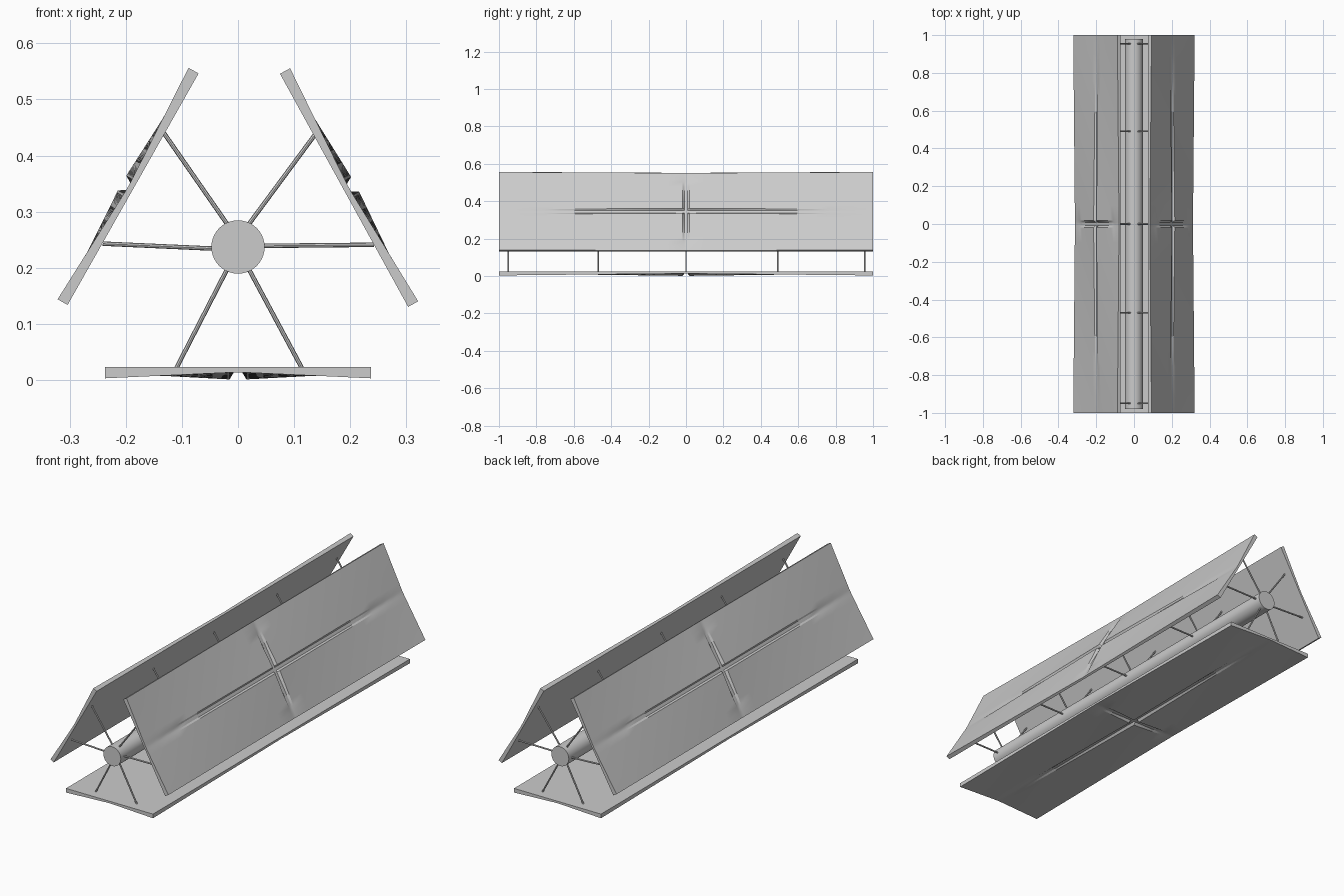
import bpy, bmesh, math
from mathutils import Vector

if "Cube" in bpy.data.objects:
    bpy.data.objects.remove(bpy.data.objects["Cube"])

HW, HL = 0.237, 1.0          # panel half width and half length
GW, GL = 0.015, 0.018        # groove half widths
FLOOR = 0.010                # panel thickness at groove floor
HUB_Z = 0.237


def finish(bm, name):
    bmesh.ops.recalc_face_normals(bm, faces=bm.faces)
    me = bpy.data.meshes.new(name)
    bm.to_mesh(me)
    bm.free()
    ob = bpy.data.objects.new(name, me)
    bpy.context.collection.objects.link(ob)
    bpy.ops.object.select_all(action='DESELECT')
    ob.select_set(True)
    bpy.context.view_layer.objects.active = ob
    bpy.ops.object.shade_smooth_by_angle(angle=math.radians(25))
    return ob


def stations(half, groove, n):
    pos = [groove * 0.5] + [groove + (half - groove) * i / n for i in range(n + 1)]
    return [-p for p in reversed(pos)] + pos


def thickness(u, y):
    # twisted quadrants: thick at the corners and the middle, thin at edge midpoints
    if abs(u) < GW * 0.9 or abs(y) < GL * 0.9:
        return FLOOR
    s = (abs(u) - GW) / (HW - GW)
    t = (abs(y) - GL) / (HL - GL)
    return (0.0225 * (1 - s) * (1 - t) + 0.0105 * s * (1 - t)
            + 0.0102 * (1 - s) * t + 0.0205 * s * t)


def panel(name, cx, cz, angle):
    # angle turns the panel about y, starting from the flat bottom position
    ux, uz = math.cos(angle), math.sin(angle)
    nx, nz = uz, -ux
    us, ys = stations(HW, GW, 8), stations(HL, GL, 12)
    bm = bmesh.new()

    def sheet(depth):
        return [[bm.verts.new((cx + ux * u + nx * depth(u, y), y,
                               cz + uz * u + nz * depth(u, y))) for y in ys] for u in us]

    outer, inner = sheet(thickness), sheet(lambda u, y: 0.0)
    nu, ny = len(us), len(ys)
    for g in (outer, inner):
        for i in range(nu - 1):
            for j in range(ny - 1):
                bm.faces.new((g[i][j], g[i + 1][j], g[i + 1][j + 1], g[i][j + 1]))
    # rim walls
    rim = ([(i, 0) for i in range(nu)] + [(nu - 1, j) for j in range(1, ny)]
           + [(i, ny - 1) for i in range(nu - 2, -1, -1)]
           + [(0, j) for j in range(ny - 2, 0, -1)])
    for (a, b), (c, d) in zip(rim, rim[1:] + rim[:1]):
        bm.faces.new((outer[a][b], outer[c][d], inner[c][d], inner[a][b]))
    finish(bm, name)


def rod(name, a, b, radius, sides):
    a, b = Vector(a), Vector(b)
    d = b - a
    bm = bmesh.new()
    bmesh.ops.create_cone(bm, cap_ends=True, segments=sides, radius1=radius,
                          radius2=radius, depth=d.length)
    bm.transform(d.to_track_quat('Z', 'Y').to_matrix().to_4x4())
    bmesh.ops.translate(bm, verts=bm.verts, vec=(a + b) / 2)
    finish(bm, name)


# three panels around the hub
panel("bottom_panel", 0, 0.0235, 0)
panel("right_panel", 0.189, 0.338, math.radians(118.5 + 0.3))
panel("left_panel", -0.187, 0.340, math.radians(-119.5))

# central hub tube
rod("hub", (0, -0.98, HUB_Z), (0, 0.98, HUB_Z), 0.0475, 40)

# struts from hub to panels, repeated along the length
ends = [(0.018, 0.2, 0.114, 0.021), (-0.018, 0.2, -0.11, 0.021),
        (0.04, 0.239, 0.242, 0.241), (-0.04, 0.234, -0.241, 0.243),
        (0.018, 0.276, 0.137, 0.437), (-0.018, 0.276, -0.132, 0.440)]
for y in (-0.95, -0.47, 0.0, 0.49, 0.955):
    for x0, z0, x1, z1 in ends:
        rod("strut", (x0, y, z0), (x1, y, z1), 0.004, 8)
